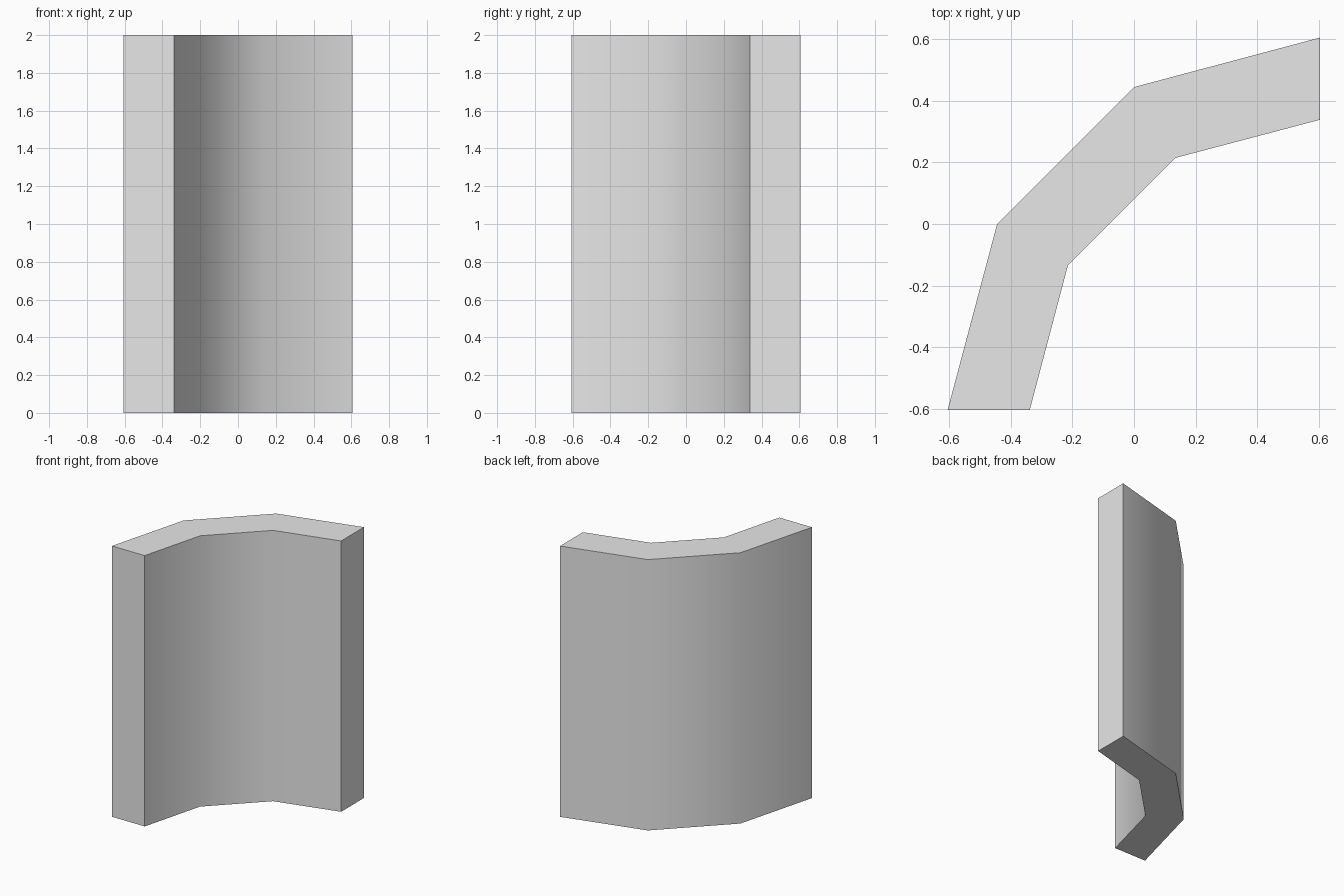
import bpy
import bmesh
import math

HEIGHT = 2.0

# Remove the default object
cube = bpy.data.objects.get("Cube")
if cube:
    bpy.data.objects.remove(cube, do_unlink=True)

# Plain grey material
grey = bpy.data.materials.new("light_grey")
grey.use_nodes = True
colour = (0.8, 0.8, 0.8, 1.0)
grey.diffuse_color = colour
grey.node_tree.nodes["Principled BSDF"].inputs["Base Color"].default_value = colour

# Half of the wall's plan, mirrored across the diagonal to give the full bend
half = [(0.135, 0.215), (0.605, 0.339), (0.605, 0.606), (0.0, 0.445)]
plan = half + [(-y, -x) for x, y in reversed(half)]

# Curved wall segment: the plan raised to full height
bm = bmesh.new()
base = bm.faces.new([bm.verts.new((x, y, 0)) for x, y in plan])
raised = bmesh.ops.extrude_face_region(bm, geom=[base], use_keep_orig=True)
top = [v for v in raised["geom"] if isinstance(v, bmesh.types.BMVert)]
bmesh.ops.translate(bm, verts=top, vec=(0, 0, HEIGHT))
bmesh.ops.recalc_face_normals(bm, faces=bm.faces)

mesh = bpy.data.meshes.new("curved_wall")
bm.to_mesh(mesh)
bm.free()
mesh.materials.append(grey)
wall = bpy.data.objects.new("curved_wall", mesh)
bpy.context.collection.objects.link(wall)

# Smooth across the shallow bends, sharp at the ends and rims
bpy.ops.object.select_all(action="DESELECT")
wall.select_set(True)
bpy.context.view_layer.objects.active = wall
bpy.ops.object.shade_smooth_by_angle(angle=math.radians(40))
